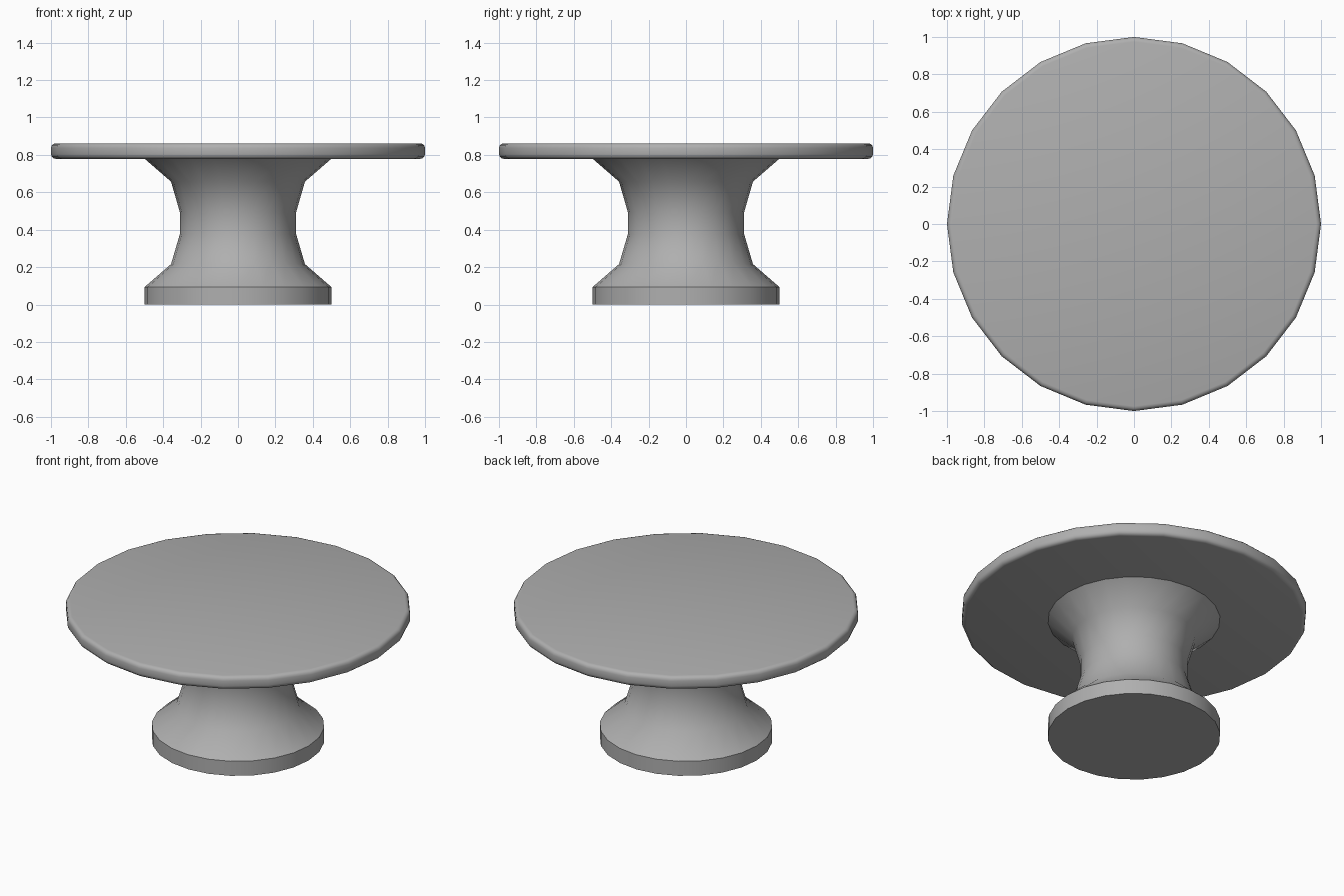
import bpy, bmesh, math

if "Cube" in bpy.data.objects:
    bpy.data.objects.remove(bpy.data.objects["Cube"])

SIDES = 24

# Mid-grey finish shared by both parts
grey = bpy.data.materials.new("mid_grey")
grey.diffuse_color = (0.43, 0.43, 0.43, 1)
grey.use_nodes = True
grey.node_tree.nodes["Principled BSDF"].inputs["Base Color"].default_value = grey.diffuse_color


def lathe(name, profile):
    """Revolve (radius, z) points around z, with flat caps at both ends."""
    bm = bmesh.new()
    rings = []
    for r, z in profile:
        rings.append([bm.verts.new((r * math.cos(2 * math.pi * i / SIDES),
                                    r * math.sin(2 * math.pi * i / SIDES), z))
                      for i in range(SIDES)])
    for low, high in zip(rings, rings[1:]):
        for i in range(SIDES):
            j = (i + 1) % SIDES
            bm.faces.new((low[i], low[j], high[j], high[i]))
    bm.faces.new(rings[0][::-1])
    bm.faces.new(rings[-1])
    mesh = bpy.data.meshes.new(name)
    bm.to_mesh(mesh)
    bm.free()
    mesh.materials.append(grey)
    obj = bpy.data.objects.new(name, mesh)
    bpy.context.collection.objects.link(obj)
    bpy.ops.object.select_all(action='DESELECT')
    obj.select_set(True)
    bpy.context.view_layer.objects.active = obj
    return obj


# Pedestal: straight foot, then a waisted column flaring up to the top
lathe("pedestal", [(0.5, 0), (0.5, 0.093), (0.358, 0.216), (0.311, 0.376),
                   (0.311, 0.494), (0.358, 0.657), (0.5, 0.78)])
bpy.ops.object.shade_smooth_by_angle(angle=math.radians(40))

# Table top: thin disc with a rounded rim
top = lathe("table_top", [(1.0, 0.779), (1.0, 0.862)])
bevel = top.modifiers.new("rounded_rim", 'BEVEL')
bevel.width = 0.025
bevel.segments = 3
bevel.limit_method = 'ANGLE'
bevel.angle_limit = math.radians(40)
bpy.ops.object.modifier_apply(modifier=bevel.name)
bpy.ops.object.shade_smooth_by_angle(angle=math.radians(40))
